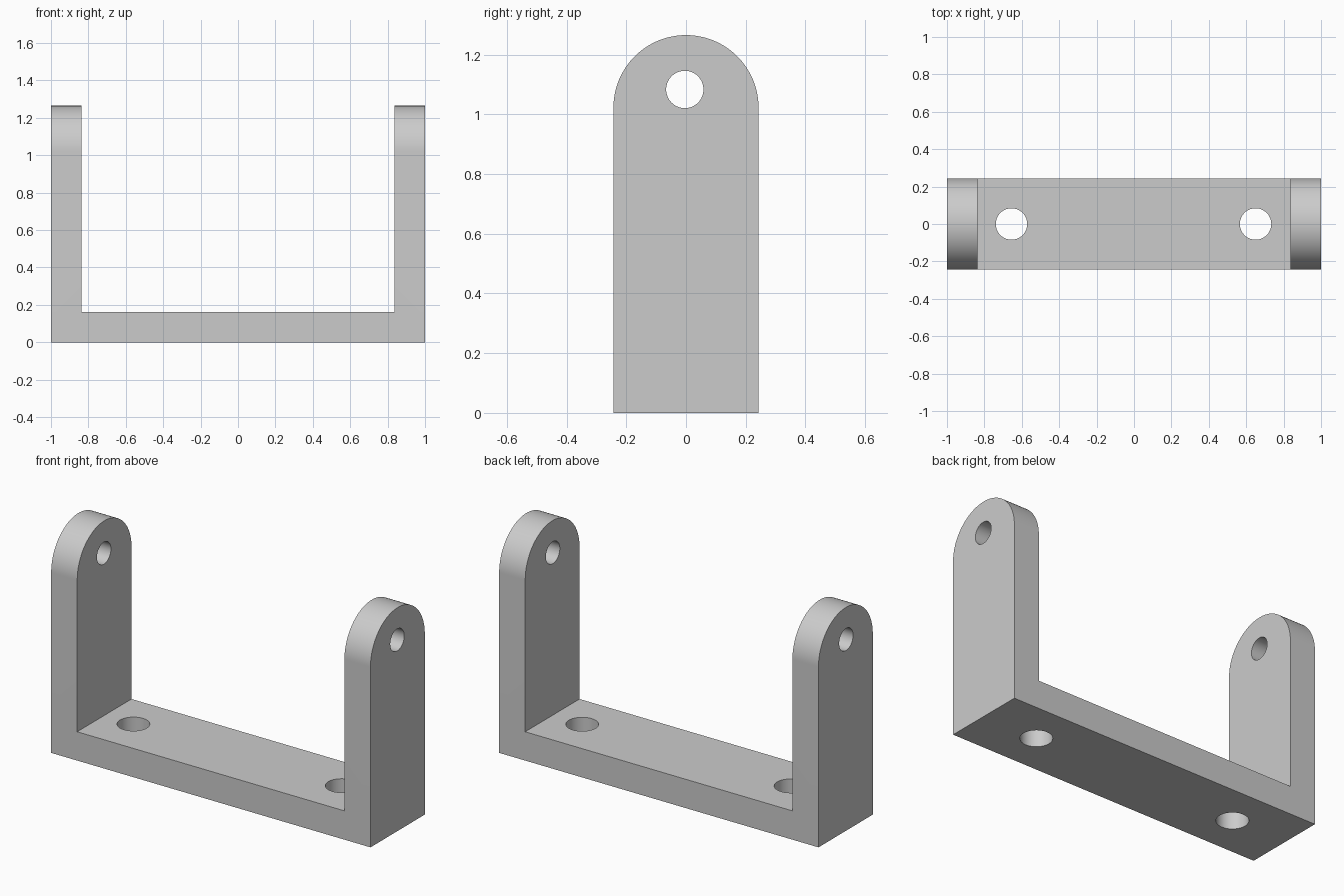
import bpy
import bmesh
import math
from mathutils import Matrix, Vector

cube = bpy.data.objects.get("Cube")
if cube:
    bpy.data.objects.remove(cube, do_unlink=True)

HALF_DEPTH, HEIGHT, THICK = 0.243, 1.265, 0.163
INNER = 1 - THICK

grey = bpy.data.materials.new("plain_grey")
grey.use_nodes = True
grey.diffuse_color = (0.6, 0.6, 0.6, 1)
grey.node_tree.nodes["Principled BSDF"].inputs["Base Color"].default_value = grey.diffuse_color


def make_object(name, bm):
    bmesh.ops.recalc_face_normals(bm, faces=bm.faces)
    mesh = bpy.data.meshes.new(name)
    bm.to_mesh(mesh)
    bm.free()
    mesh.materials.append(grey)
    obj = bpy.data.objects.new(name, mesh)
    bpy.context.collection.objects.link(obj)
    return obj


def prism(name, points, direction):
    """Extrude a closed outline along a direction."""
    bm = bmesh.new()
    face = bm.faces.new([bm.verts.new(p) for p in points])
    side = bmesh.ops.extrude_face_region(bm, geom=[face])["geom"]
    verts = [v for v in side if isinstance(v, bmesh.types.BMVert)]
    bmesh.ops.translate(bm, verts=verts, vec=Vector(direction))
    return make_object(name, bm)


def drill(name, centre, radius, length, axis):
    bm = bmesh.new()
    turn = Matrix.Rotation(math.pi / 2, 4, "Y") if axis == "X" else Matrix()
    bmesh.ops.create_cone(bm, cap_ends=True, segments=64, radius1=radius, radius2=radius,
                          depth=length, matrix=Matrix.Translation(centre) @ turn)
    return make_object(name, bm)


def apply_boolean(target, cutter, operation):
    mod = target.modifiers.new(cutter.name, "BOOLEAN")
    mod.operation, mod.solver, mod.object = operation, "EXACT", cutter
    bpy.context.view_layer.objects.active = target
    bpy.ops.object.modifier_apply(modifier=mod.name)
    bpy.data.objects.remove(cutter, do_unlink=True)


# U-shaped body, extruded wider than needed
u_profile = [(-1, 0), (1, 0), (1, 1.4), (INNER, 1.4), (INNER, THICK),
             (-INNER, THICK), (-INNER, 1.4), (-1, 1.4)]
bracket = prism("u_bracket", [(x, -0.5, z) for x, z in u_profile], (0, 1, 0))

# Trim to the side outline with rounded arm tops
arch = [(-1.5, -HALF_DEPTH, -0.2), (-1.5, HALF_DEPTH, -0.2)]
for i in range(65):
    a = math.pi * i / 64
    arch.append((-1.5, HALF_DEPTH * math.cos(a), HEIGHT - HALF_DEPTH + HALF_DEPTH * math.sin(a)))
apply_boolean(bracket, prism("arch_trim", arch, (3, 0, 0)), "INTERSECT")

# Pivot holes through both arms, mounting holes through the base
apply_boolean(bracket, drill("pivot_hole", (0, -0.004, 1.083), 0.0625, 3, "X"), "DIFFERENCE")
for x in (-0.655, 0.65):
    apply_boolean(bracket, drill("mounting_hole", (x, 0, 0.1), 0.084, 0.6, "Z"), "DIFFERENCE")

bpy.ops.object.select_all(action="DESELECT")
bracket.select_set(True)
bpy.context.view_layer.objects.active = bracket
bpy.ops.object.shade_smooth_by_angle(angle=math.radians(30))
